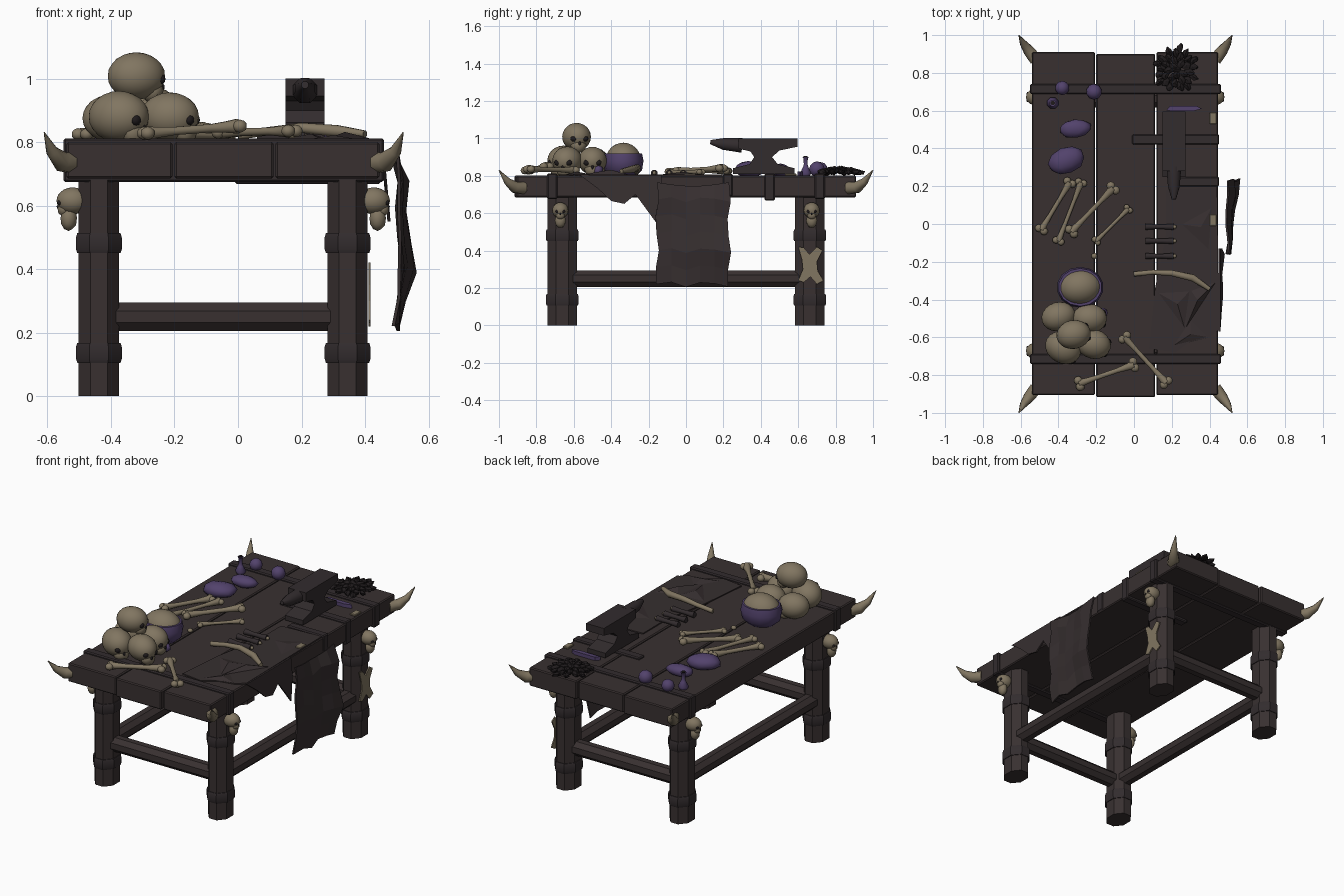
import bpy, bmesh, math, random
from mathutils import Vector, Matrix

if "Cube" in bpy.data.objects:
    bpy.data.objects.remove(bpy.data.objects["Cube"])

random.seed(4)

def material(name, rgb):
    m = bpy.data.materials.new(name)
    m.diffuse_color = (*rgb, 1)
    m.use_nodes = True
    m.node_tree.nodes["Principled BSDF"].inputs["Base Color"].default_value = m.diffuse_color
    return m

WOOD = material("dark wood", (0.040, 0.030, 0.030))
IRON = material("dark iron", (0.032, 0.025, 0.027))
HIDE = material("dark hide", (0.037, 0.028, 0.029))
BONE = material("old bone", (0.22, 0.18, 0.12))
PURPLE = material("dull purple", (0.085, 0.055, 0.15))
COAL = material("charcoal", (0.014, 0.011, 0.012))

def finish(name, bm, mats, smooth=0):
    bmesh.ops.recalc_face_normals(bm, faces=bm.faces)
    me = bpy.data.meshes.new(name)
    bm.to_mesh(me)
    bm.free()
    for m in (mats if isinstance(mats, list) else [mats]):
        me.materials.append(m)
    ob = bpy.data.objects.new(name, me)
    bpy.context.collection.objects.link(ob)
    if smooth:
        bpy.ops.object.select_all(action='DESELECT')
        ob.select_set(True)
        bpy.context.view_layer.objects.active = ob
        bpy.ops.object.shade_smooth_by_angle(angle=math.radians(smooth))
    return ob

def box(name, x, y, z, mat, bevel=0.006):
    bm = bmesh.new()
    size = Vector((x[1] - x[0], y[1] - y[0], z[1] - z[0]))
    mid = Vector((x[0] + x[1], y[0] + y[1], z[0] + z[1])) / 2
    bmesh.ops.create_cube(bm, size=1, matrix=Matrix.Translation(mid) @ Matrix.Diagonal((*size, 1)))
    bmesh.ops.bevel(bm, geom=bm.edges[:], offset=bevel, segments=1, affect='EDGES')
    return finish(name, bm, mat)

def tube(name, pts, radii, mat, sides=8, squash=1.0, smooth=50):
    """Rings of given radii along a path."""
    bm = bmesh.new()
    pts = [Vector(p) for p in pts]
    rings = []
    for i, p in enumerate(pts):
        d = (pts[min(i + 1, len(pts) - 1)] - pts[max(i - 1, 0)]).normalized()
        up = Vector((0, 0, 1)) if abs(d.z) < 0.9 else Vector((0, 1, 0))
        s = d.cross(up).normalized()
        u = s.cross(d)
        rings.append([bm.verts.new(p + (s * math.cos(a) * squash + u * math.sin(a)) * radii[i])
                      for a in [(k + 0.5) * math.tau / sides for k in range(sides)]])
    for a, b in zip(rings, rings[1:]):
        for k in range(sides):
            bm.faces.new((a[k], a[k - 1], b[k - 1], b[k]))
    bm.faces.new(rings[0])
    bm.faces.new(rings[-1])
    return finish(name, bm, mat, smooth)

def prism(name, pts, place, depth, mat):
    """Extrude a 2D outline; place maps (u, v) to a point, depth is a vector."""
    bm = bmesh.new()
    f = bm.faces.new([bm.verts.new(place(u, v)) for u, v in pts])
    r = bmesh.ops.extrude_face_region(bm, geom=[f])
    bmesh.ops.translate(bm, vec=depth, verts=[v for v in r['geom'] if isinstance(v, bmesh.types.BMVert)])
    return finish(name, bm, mat)

def blob(name, c, r, mat, turn=0, rough=0.0, sub=2, smooth=60):
    bm = bmesh.new()
    bmesh.ops.create_icosphere(bm, subdivisions=sub, radius=1)
    for v in bm.verts:
        v.co *= 1 + random.uniform(-rough, rough)
    bm.transform(Matrix.Translation(c) @ Matrix.Rotation(turn, 4, 'Z') @ Matrix.Diagonal((*r, 1)))
    return finish(name, bm, mat, smooth)

def skull(name, c, r, turn=0, jaw=True):
    """Cranium, cheek block and dark sockets, facing +x before turning."""
    bm = bmesh.new()
    def ball(p, s, idx, sub):
        n = len(bm.faces)
        bmesh.ops.create_icosphere(bm, subdivisions=sub, radius=1,
                                   matrix=Matrix.Translation(p) @ Matrix.Diagonal((*s, 1)))
        bm.faces.ensure_lookup_table()
        for f in bm.faces[n:]:
            f.material_index = idx
    ball((0, 0, 0), (1.1, 0.92, 0.9), 0, 3)
    if jaw:
        ball((0.62, 0, -0.55), (0.42, 0.52, 0.5), 0, 2)
    for s in (-1, 1):
        ball((0.88, s * 0.36, -0.12), (0.17, 0.23, 0.2), 1, 2)
    ball((1.0, 0, -0.42), (0.1, 0.1, 0.15), 1, 1)
    bm.transform(Matrix.Translation(c) @ Matrix.Rotation(turn, 4, 'Z') @ Matrix.Scale(r, 4))
    return finish(name, bm, [BONE, COAL], 50)

def bone(name, a, b, r):
    """Shaft with a pair of knuckles at each end."""
    a, b = Vector(a), Vector(b)
    ts = (0, 0.12, 0.3, 0.7, 0.88, 1)
    tube(name, [a.lerp(b, t) for t in ts], [r * k for k in (1, 0.8, 0.6, 0.6, 0.85, 1.1)], BONE)
    d = (b - a).normalized()
    side = d.cross(Vector((0, 0, 1))).normalized() * r * 0.75
    for p in (a, b):
        for s in (-1, 1):
            blob(name + "_knuckle", p + side * s, (r, r, r * 0.9), BONE, sub=2)

# table planks
for x0, x1, y0, y1 in ((-0.54, -0.207, -0.905, 0.91), (-0.2, 0.112, -0.917, 0.90), (0.118, 0.445, -0.905, 0.91)):
    box("top_plank", (x0, x1), (y0, y1), (0.685, 0.80), WOOD)
# straps over the top
for y in (-0.715, 0.715):
    box("end_strap", (-0.55, 0.46), (y - 0.027, y + 0.027), (0.675, 0.812), IRON)
box("anvil_strap", (-0.01, 0.45), (0.42, 0.475), (0.668, 0.812), IRON)
box("short_strap", (0.2, 0.45), (0.198, 0.25), (0.69, 0.81), IRON)

# legs, bands, rails, corner tusks and small skulls
for sx, x in ((-1, -0.438), (1, 0.345)):
    for sy in (-1, 1):
        y = sy * 0.662
        tube("leg", [(x, y, 0), (x, y, 0.69)], [0.086, 0.086], WOOD, squash=0.8, smooth=30).data
        for z in (0.105, 0.45):
            tube("leg_band", [(x, y, z), (x, y, z + 0.012), (x, y, z + 0.05), (x, y, z + 0.063)],
                 [0.09, 0.095, 0.095, 0.09], IRON, squash=0.82, smooth=30)
        skull("leg_skull", (x + sx * 0.082, y + sy * 0.01, 0.615), 0.047, 0 if sx > 0 else math.pi)
        blob("leg_skull_jaw", (x + sx * 0.095, y + sy * 0.01, 0.56), (0.027, 0.03, 0.04), BONE)
        cx = -0.045 + sx * 0.475
        tube("corner_tusk", [(cx, sy * 0.87, 0.735), (cx + sx * 0.035, sy * 0.915, 0.738),
                             (cx + sx * 0.065, sy * 0.955, 0.77), (cx + sx * 0.09, sy * 1.0, 0.83)],
             [0.036, 0.032, 0.02, 0.002], BONE)
    tube("side_rail", [(x, -0.63, 0.25), (x, 0.63, 0.25)], [0.048] * 2, WOOD, smooth=30)
for y in (-0.662, 0.662):
    tube("end_rail", [(-0.43, y, 0.25), (0.34, y, 0.25)], [0.048] * 2, WOOD, smooth=30)

# pale pelt patch on the back right leg
prism("leg_patch", [(0.60, 0.42), (0.63, 0.415), (0.66, 0.38), (0.70, 0.42), (0.73, 0.40), (0.70, 0.34), (0.705, 0.29),
                    (0.735, 0.24), (0.70, 0.22), (0.665, 0.26), (0.63, 0.23), (0.60, 0.24), (0.625, 0.30), (0.62, 0.35)],
      lambda u, v: Vector((0.411, u, v)), Vector((0.007, 0, 0)), BONE)

# anvil with horn
prism("anvil_body", [(0.25, 0.81), (0.58, 0.81), (0.58, 0.84), (0.49, 0.862), (0.46, 0.90), (0.50, 0.935), (0.595, 0.955),
                     (0.595, 1.0), (0.28, 1.0), (0.28, 0.945), (0.345, 0.93), (0.365, 0.90), (0.34, 0.862), (0.25, 0.84)],
      lambda u, v: Vector((0.15, u, v)), Vector((0.122, 0, 0)), IRON)
tube("anvil_horn", [(0.211, 0.30, 0.962), (0.211, 0.2, 0.97), (0.211, 0.13, 0.98)], [0.042, 0.034, 0.012], IRON)

# hide lying on the table, with creased folds
prism("table_hide", [(0.08, -0.66), (0.11, -0.35), (0.17, -0.05), (0.17, 0.18), (0.44, 0.195), (0.45, -0.56), (0.40, -0.60),
                     (0.30, -0.62), (0.22, -0.68)],
      lambda u, v: Vector((u, v, 0.799)), Vector((0, 0, 0.008)), HIDE)
for a, b, c, h in (((0.12, -0.36), (0.27, -0.56), (0.30, -0.35), 0.826), ((0.27, -0.56), (0.44, -0.3), (0.30, -0.35), 0.832),
                   ((0.2, -0.65), (0.40, -0.60), (0.30, -0.5), 0.822), ((0.24, 0.0), (0.42, 0.1), (0.40, -0.15), 0.82)):
    bm = bmesh.new()
    base = [bm.verts.new((*p, 0.805)) for p in (a, b, c)]
    tip = bm.verts.new(((a[0] + b[0] + c[0]) / 3, (a[1] + b[1] + c[1]) / 3, h))
    for i in range(3):
        bm.faces.new((base[i], base[i - 1], tip))
    finish("hide_fold", bm, HIDE)
prism("hide_overhang", [(-0.57, 0.805), (-0.47, 0.73), (-0.40, 0.665), (-0.33, 0.65), (-0.27, 0.70), (-0.16, 0.55),
                        (-0.13, 0.70), (-0.13, 0.805)],
      lambda u, v: Vector((0.448 + (0.8 - v) * 0.09, u, v)), Vector((0.01, 0, 0)), HIDE)

# hanging creased apron
bm = bmesh.new()
bend = (0.0, 0.028, 0.02, 0.03, 0.045, 0.02, 0.006)
grid = []
for i in range(7):
    row = []
    for j in range(6):
        t, u = i / 6, j / 5
        y = -0.155 + 0.385 * u + (0.01 * math.sin(i * 2) if j in (0, 5) else 0)
        z = 0.765 - 0.545 * t + (0.015 * math.sin(j * 2.3) if i else -0.02 * math.sin(u * math.pi))
        row.append(bm.verts.new((0.498 + bend[i] * (0.3 + 1.1 * u) + random.uniform(-0.006, 0.01), y, z)))
    grid.append(row)
for i in range(6):
    for j in range(5):
        bm.faces.new((grid[i][j], grid[i][j + 1], grid[i + 1][j + 1], grid[i + 1][j]))
apron = finish("hanging_apron", bm, HIDE)
apron.modifiers.new("thickness", 'SOLIDIFY').thickness = 0.01

# skull heap
for c, r, t in (((-0.40, -0.49, 0.875), 0.083, 0.3), ((-0.235, -0.50, 0.88), 0.083, 0.0), ((-0.375, -0.655, 0.88), 0.09, -0.5),
                ((-0.215, -0.635, 0.88), 0.085, -0.3), ((-0.32, -0.585, 1.008), 0.083, 0.2)):
    skull("heap_skull", c, r, t)
skull("wrapped_skull", (-0.285, -0.335, 0.885), 0.102, 0.1, jaw=False)
tube("skull_wrap", [(-0.285, -0.335, z) for z in (0.80, 0.83, 0.88, 0.92)], [0.07, 0.1, 0.108, 0.10], PURPLE, sides=14, squash=1.15)
blob("wrap_knot", (-0.17, -0.47, 0.83), (0.035, 0.03, 0.03), PURPLE, sub=1)

# loose bones
for a, b, r in (((-0.49, -0.03, 0.825), (-0.34, 0.22, 0.825), 0.021), ((-0.40, -0.09, 0.825), (-0.28, 0.22, 0.825), 0.019),
                ((-0.33, -0.04, 0.825), (-0.11, 0.19, 0.84), 0.023), ((-0.20, -0.09, 0.82), (-0.03, 0.08, 0.82), 0.016),
                ((-0.29, -0.845, 0.828), (0.0, -0.745, 0.85), 0.023), ((-0.05, -0.60, 0.83), (0.17, -0.84, 0.835), 0.022)):
    bone("loose_bone", a, b, r)
tube("rib_bone", [(0.0, -0.265, 0.82), (0.1, -0.255, 0.835), (0.2, -0.26, 0.845), (0.31, -0.285, 0.835), (0.40, -0.345, 0.825)],
     [0.014, 0.014, 0.017, 0.02, 0.012], BONE)
blob("bone_chip", (-0.21, -0.17, 0.81), (0.018, 0.018, 0.014), BONE, sub=1)

# small tools, dagger and hammer handle
for y in (-0.17, -0.09, -0.015):
    tube("small_tool", [(0.06, y, 0.815), (0.12, y, 0.815), (0.15, y, 0.815), (0.21, y, 0.815)], [0.018, 0.013, 0.013, 0.018], IRON)
    blob("tool_tip", (0.215, y, 0.815), (0.012, 0.012, 0.012), BONE, sub=1)
prism("dagger", [(0.17, 0.60), (0.19, 0.625), (0.33, 0.625), (0.36, 0.61), (0.31, 0.597)],
      lambda u, v: Vector((u, v, 0.80)), Vector((0, 0, 0.022)), PURPLE)
for y in (0.02, 0.56):
    box("bone_stud", (0.40, 0.437), (y - 0.03, y + 0.03), (0.80, 0.812), BONE, 0.003)

# purple stones, pouches and bottle
blob("long_pouch", (-0.36, 0.335, 0.832), (0.10, 0.07, 0.045), PURPLE, 0.4, 0.06)
blob("small_pouch", (-0.31, 0.505, 0.83), (0.085, 0.05, 0.035), PURPLE, 0.1, 0.06)
blob("orb", (-0.38, 0.72, 0.835), (0.038,) * 3, PURPLE)
blob("orb", (-0.212, 0.70, 0.835), (0.042,) * 3, PURPLE)
tube("bottle", [(-0.43, 0.64, z) for z in (0.80, 0.815, 0.845, 0.86, 0.89, 0.90)],
     [0.025, 0.032, 0.016, 0.011, 0.012, 0.018], PURPLE)
tube("bottle_stopper", [(-0.43, 0.64, 0.89), (-0.43, 0.64, 0.906)], [0.01, 0.012], COAL)

# charcoal heap
for i in range(34):
    a, d = i * 2.4, 0.112 * math.sqrt(i / 34)
    blob("charcoal", (0.225 + d * math.cos(a), 0.82 + d * math.sin(a), 0.815 + 0.02 * (1 - i / 34)),
         (0.03, 0.019, 0.016), COAL, a, 0.25, 1, 0)
